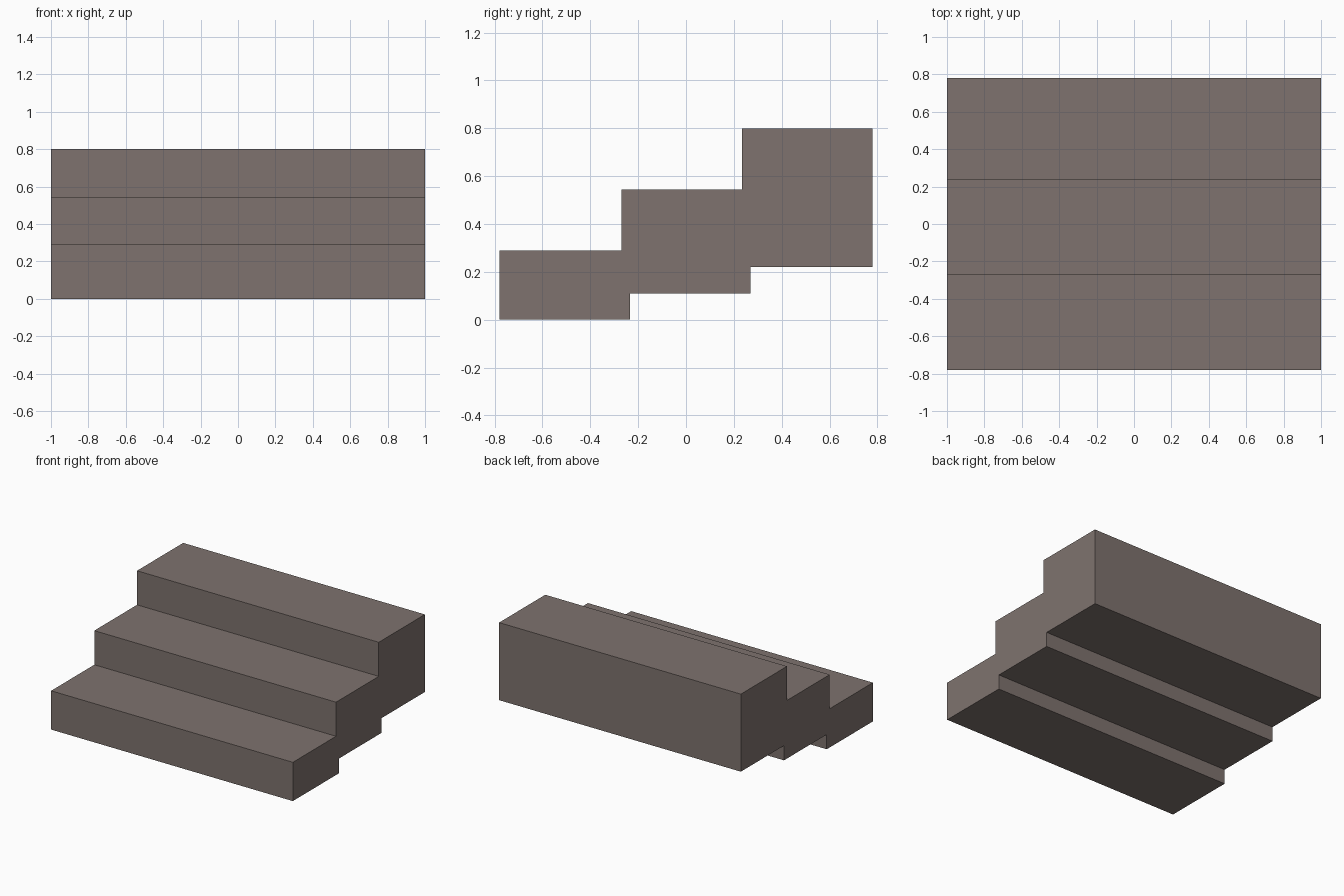
import bpy
import bmesh

cube = bpy.data.objects.get("Cube")
if cube:
    bpy.data.objects.remove(cube, do_unlink=True)

# Warm grey stone
stone = bpy.data.materials.new("warm_grey_stone")
stone.use_nodes = True
colour = (0.209, 0.171, 0.156, 1)
stone.diffuse_color = colour
stone.node_tree.nodes["Principled BSDF"].inputs["Base Color"].default_value = colour

# Side profile (y, z): treads and risers going up, stepped underside coming back
profile = [
    (-0.78, 0), (-0.78, 0.29), (-0.27, 0.29), (-0.27, 0.545),
    (0.235, 0.545), (0.235, 0.80), (0.78, 0.80), (0.78, 0.22),
    (0.27, 0.22), (0.27, 0.11), (-0.235, 0.11), (-0.235, 0),
]

# Stair block: the profile extruded across the full width
bm = bmesh.new()
side = bm.faces.new([bm.verts.new((-1, y, z)) for y, z in profile])
result = bmesh.ops.extrude_face_region(bm, geom=[side])
moved = [v for v in result["geom"] if isinstance(v, bmesh.types.BMVert)]
bmesh.ops.translate(bm, verts=moved, vec=(2, 0, 0))
bmesh.ops.recalc_face_normals(bm, faces=bm.faces)

mesh = bpy.data.meshes.new("stair_steps")
bm.to_mesh(mesh)
bm.free()
mesh.materials.append(stone)
stairs = bpy.data.objects.new("stair_steps", mesh)
bpy.context.collection.objects.link(stairs)
